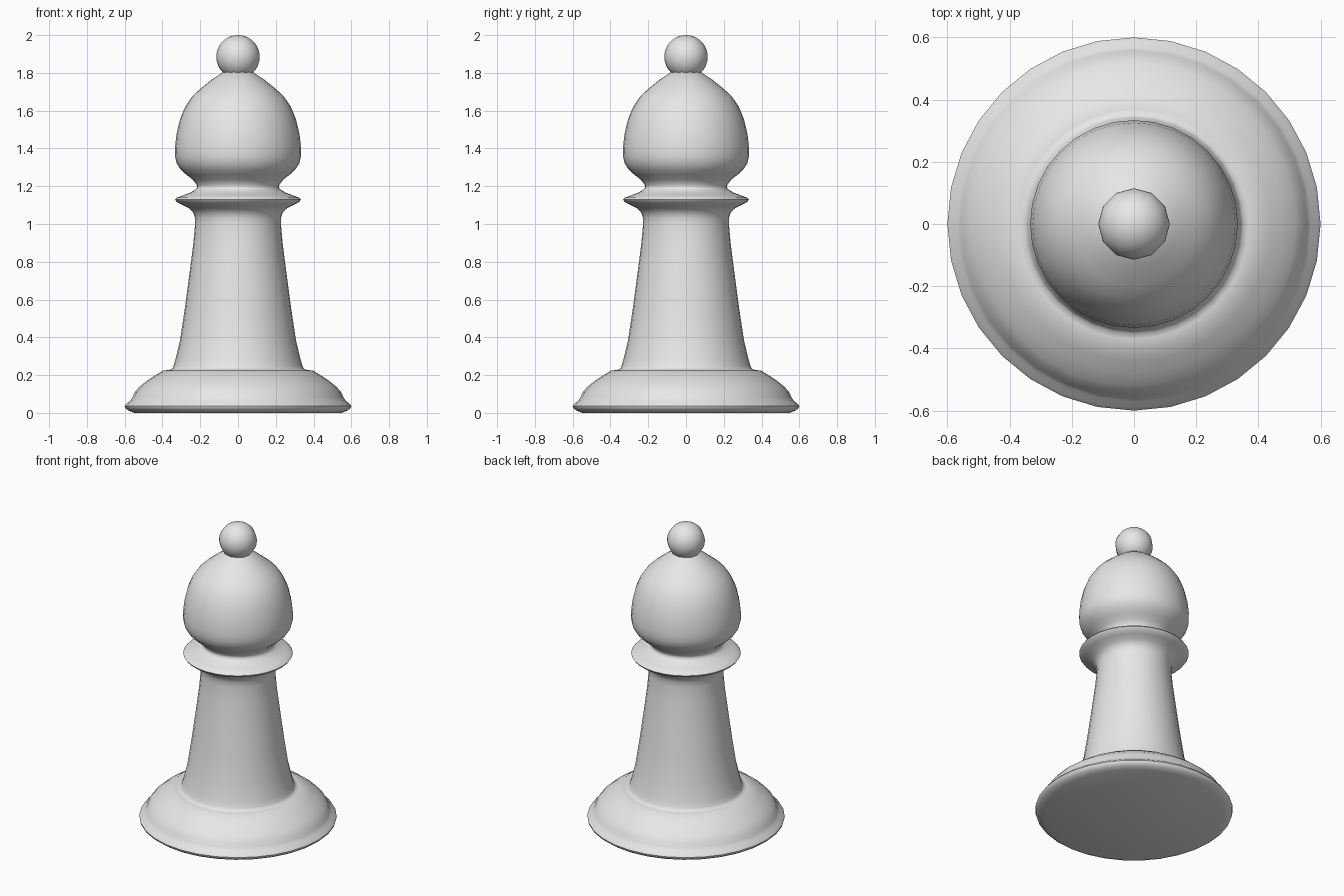
import bpy, bmesh, math

if "Cube" in bpy.data.objects:
    bpy.data.objects.remove(bpy.data.objects["Cube"])

grey = bpy.data.materials.new("light grey")
grey.diffuse_color = (0.8, 0.8, 0.8, 1)
grey.use_nodes = True
grey.node_tree.nodes["Principled BSDF"].inputs["Base Color"].default_value = grey.diffuse_color
SIDES = 32


def lathe(name, profile):
    """Spin a (radius, height) profile around the z axis."""
    bm = bmesh.new()
    verts = [bm.verts.new((r, 0, z)) for r, z in profile]
    edges = [bm.edges.new(p) for p in zip(verts, verts[1:])]
    bmesh.ops.spin(bm, geom=verts + edges, cent=(0, 0, 0), axis=(0, 0, 1),
                   angle=2 * math.pi, steps=SIDES, use_merge=True)
    bmesh.ops.remove_doubles(bm, verts=bm.verts, dist=1e-4)
    bmesh.ops.recalc_face_normals(bm, faces=bm.faces)
    finish(name, bm)


def finish(name, bm):
    mesh = bpy.data.meshes.new(name)
    bm.to_mesh(mesh)
    bm.free()
    mesh.materials.append(grey)
    obj = bpy.data.objects.new(name, mesh)
    bpy.context.collection.objects.link(obj)
    bpy.ops.object.select_all(action='DESELECT')
    obj.select_set(True)
    bpy.context.view_layer.objects.active = obj
    bpy.ops.object.shade_smooth_by_angle(angle=math.radians(50))


# Base, stem, collar and head form one turned body
base = [(0, 0), (0.55, 0), (0.58, 0.012), (0.597, 0.025), (0.6, 0.036),
        (0.59, 0.05), (0.57, 0.065), (0.558, 0.083), (0.546, 0.11),
        (0.52, 0.14), (0.48, 0.172), (0.44, 0.198), (0.397, 0.224), (0.37, 0.227)]
stem = [(0.352, 0.23), (0.343, 0.245), (0.332, 0.28), (0.307, 0.385),
        (0.282, 0.55), (0.254, 0.76), (0.236, 0.9), (0.227, 1.0)]
collar = [(0.228, 1.035), (0.237, 1.06), (0.258, 1.082), (0.295, 1.101),
          (0.325, 1.117), (0.333, 1.129), (0.325, 1.139), (0.295, 1.15),
          (0.255, 1.165), (0.228, 1.18)]
head = [(0.217, 1.193), (0.219, 1.208), (0.24, 1.235), (0.275, 1.262),
        (0.305, 1.29), (0.324, 1.32), (0.333, 1.355), (0.334, 1.4),
        (0.326, 1.475), (0.307, 1.555), (0.28, 1.62), (0.243, 1.675),
        (0.2, 1.715), (0.14, 1.763), (0.08, 1.803), (0, 1.83)]
lathe("turned_body", base + stem + collar + head)

# Ball finial
bm = bmesh.new()
bmesh.ops.create_uvsphere(bm, u_segments=12, v_segments=24, radius=0.115)
bmesh.ops.translate(bm, verts=bm.verts, vec=(0, 0, 1.885))
finish("ball_finial", bm)
